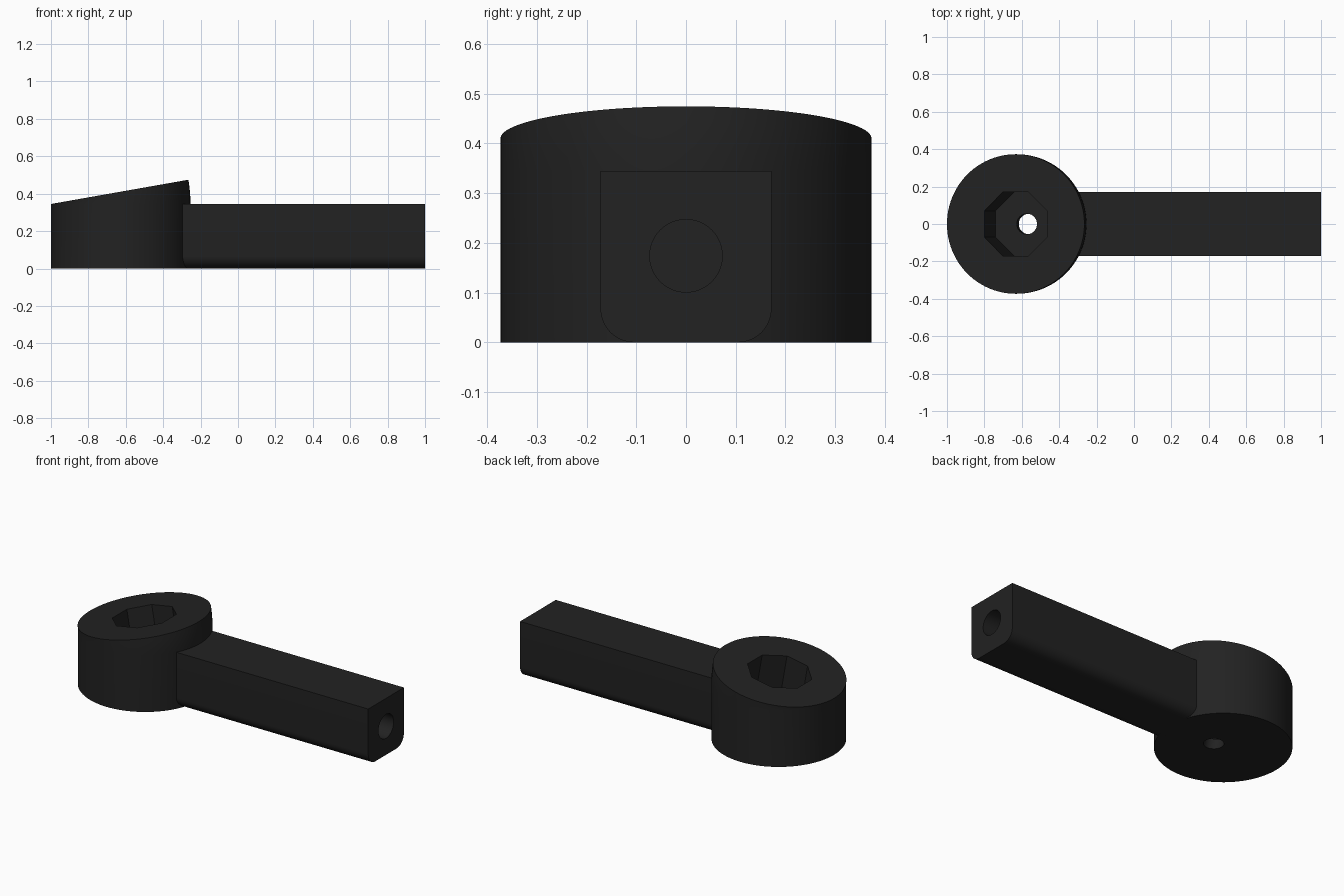
import bpy, bmesh, math
from mathutils import Matrix, Vector

if "Cube" in bpy.data.objects:
    bpy.data.objects.remove(bpy.data.objects["Cube"])

black = bpy.data.materials.new("matte black")
black.diffuse_color = (0.016, 0.016, 0.016, 1)
black.use_nodes = True
black.node_tree.nodes["Principled BSDF"].inputs["Base Color"].default_value = black.diffuse_color

R, H, TILT = 0.373, 0.345, math.radians(10)
CX = -1 + R


def finish(bm, name, mat=black):
    bmesh.ops.remove_doubles(bm, verts=bm.verts, dist=1e-5)
    bmesh.ops.recalc_face_normals(bm, faces=bm.faces)
    me = bpy.data.meshes.new(name)
    bm.to_mesh(me)
    bm.free()
    me.materials.append(mat)
    ob = bpy.data.objects.new(name, me)
    bpy.context.collection.objects.link(ob)
    return ob


def loft(name, rings):
    """Skin a list of closed rings and cap both ends."""
    bm = bmesh.new()
    vr = [[bm.verts.new(p) for p in ring] for ring in rings]
    n = len(vr[0])
    for a, b in zip(vr, vr[1:]):
        for i in range(n):
            j = (i + 1) % n
            bm.faces.new((a[i], a[j], b[j], b[i]))
    bm.faces.new(vr[0][::-1])
    bm.faces.new(vr[-1])
    return finish(bm, name)


def prism(name, sides, radius, z0, z1, frame, turn=0.0):
    """Upright prism between two heights, placed by a frame matrix."""
    angles = [turn + 2 * math.pi * i / sides for i in range(sides)]
    return loft(name, [[frame @ Vector((radius * math.cos(a), radius * math.sin(a), z))
                        for a in angles] for z in (z0, z1)])


def cut(target, cutter):
    cutter.hide_render = True
    mod = target.modifiers.new("cut", 'BOOLEAN')
    mod.operation, mod.solver, mod.object = 'DIFFERENCE', 'EXACT', cutter
    bpy.context.view_layer.objects.active = target
    bpy.ops.object.modifier_apply(modifier=mod.name)
    bpy.data.objects.remove(cutter)


def smooth(ob):
    bpy.ops.object.select_all(action='DESELECT')
    ob.select_set(True)
    bpy.context.view_layer.objects.active = ob
    bpy.ops.object.shade_smooth_by_angle(angle=math.radians(30))


# Head: upright cylinder whose top is swung about its left edge
N = 96
circle = [(CX + R * math.cos(2 * math.pi * i / N), R * math.sin(2 * math.pi * i / N))
          for i in range(N)]
rings = [[(x, y, 0) for x, y in circle]]
for k in range(5):
    t = TILT * k / 4
    rings.append([(-1 + (x + 1) * math.cos(t), y, H + (x + 1) * math.sin(t))
                  for x, y in circle])
head = loft("head", rings)

# Octagonal socket and through hole, square to the tilted top
frame = (Matrix.Translation((-1 + R * math.cos(TILT), 0, H + R * math.sin(TILT)))
         @ Matrix.Rotation(-TILT, 4, 'Y'))
cut(head, prism("socket_cutter", 8, 0.17 / math.cos(math.pi / 8), -0.345, 0.1,
                frame, math.pi / 8))
cut(head, prism("hole_cutter", 40, 0.055, -0.6, -0.3, frame))
smooth(head)

# Arm: bar with rounded lower edges
W, r = 0.172, 0.068
right = [(W, H)] + [(W - r + r * math.cos(a), r - r * math.sin(a))
                    for a in (math.pi / 2 * i / 10 for i in range(11))]
section = right + [(-y, z) for y, z in reversed(right)]
arm = loft("arm", [[(x, y, z) for y, z in section] for x in (-0.31, 1.0)])

# Round bore in the free end of the arm
bore = Matrix.Translation((1, 0, 0.174)) @ Matrix.Rotation(math.pi / 2, 4, 'Y')
cut(arm, prism("bore_cutter", 48, 0.073, -0.6, 0.1, bore))
smooth(arm)
